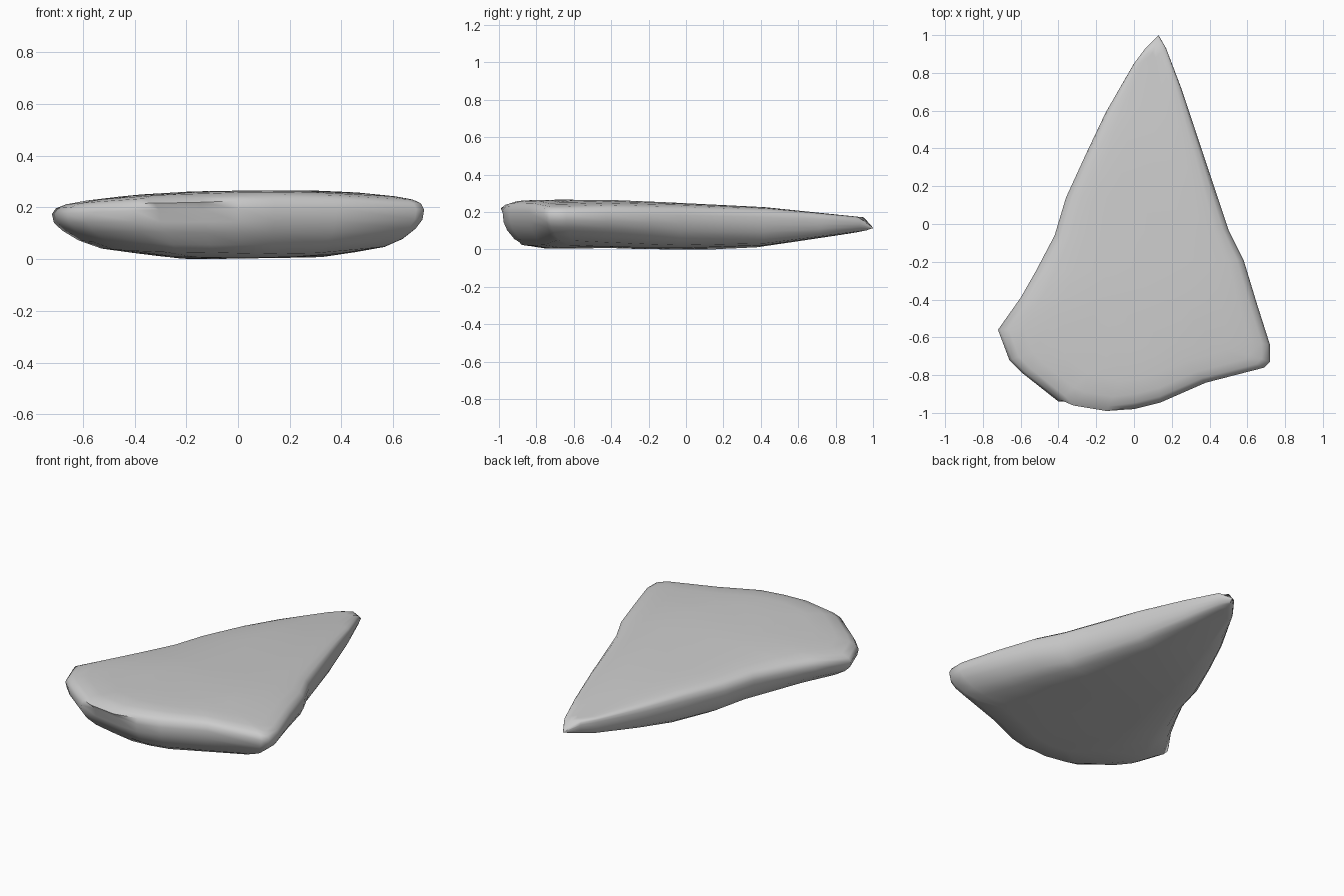
import bpy, bmesh

cube = bpy.data.objects.get("Cube")
if cube:
    bpy.data.objects.remove(cube, do_unlink=True)

# Plan outline, anticlockwise from the pointed back tip
OUTLINE = [(.13, 1), (.06, .93), (0, .85), (-.15, .59), (-.25, .38), (-.36, .14),
           (-.42, -.06), (-.52, -.25), (-.6, -.39), (-.72, -.56), (-.66, -.72),
           (-.59, -.79), (-.4, -.94), (-.33, -.97), (-.15, -1), (0, -.98),
           (.14, -.945), (.38, -.84), (.69, -.76), (.72, -.73), (.72, -.64),
           (.65, -.42), (.58, -.19), (.5, -.03), (.35, .42), (.25, .72), (.17, .93)]
# Upper and lower height along the stone
UPPER = [(-1, .255), (-.9, .27), (-.4, .275), (0, .255), (.4, .235), (.95, .178), (1, .125)]
LOWER = [(-1, .04), (-.8, .012), (-.2, .002), (.3, .005), (.6, .05), (1, .11)]
# Loops of the cross-section: inward share, height share
LOOPS = [(.62, 1), (.34, 1), (.17, .985), (.07, .95), (.02, .88), (0, .74),
         (.01, .52), (.05, .33), (.13, .14), (.24, .03), (.5, 0)]


def along(profile, y):
    for (a, za), (b, zb) in zip(profile, profile[1:]):
        if y <= b:
            return za + (zb - za) * (y - a) / (b - a)
    return profile[-1][1]


def loop_point(x, y, inward, share):
    # Move toward the spine, steepening the underside only near the wide end
    spine_y = max(-.5, min(.85, y))
    px = x + (.08 - x) * inward
    py = y + (spine_y - y) * inward
    top = along(UPPER, py) - .08 * (px - .1) ** 2
    base = along(LOWER, py) + .12 * px ** 2
    return px, py, base + (top - base) * share


# Chipped hollows in the front wall
def chip(x, y, share):
    hollow = y < -.9 and -.36 < x < -.1
    return .06 if hollow and .1 < share < .8 else 0


bm = bmesh.new()
rings = [[bm.verts.new(loop_point(x, y, t + chip(x, y, s), s)) for x, y in OUTLINE]
         for t, s in LOOPS]
n = len(OUTLINE)
for upper, lower in zip(rings, rings[1:]):
    for i in range(n):
        j = (i + 1) % n
        bm.faces.new((upper[i], lower[i], lower[j], upper[j]))
caps = [bm.faces.new(rings[0]), bm.faces.new(rings[-1])]
bmesh.ops.triangulate(bm, faces=caps)
bmesh.ops.recalc_face_normals(bm, faces=bm.faces)

mesh = bpy.data.meshes.new("stone")
bm.to_mesh(mesh)
bm.free()
low = min(v.co.z for v in mesh.vertices)
for v in mesh.vertices:
    v.co.z -= low
stone = bpy.data.objects.new("flat_stone", mesh)
bpy.context.collection.objects.link(stone)

# Plain grey stone
grey = bpy.data.materials.new("stone grey")
grey.use_nodes = True
colour = (.6, .6, .6, 1)
grey.diffuse_color = colour
grey.node_tree.nodes["Principled BSDF"].inputs["Base Color"].default_value = colour
mesh.materials.append(grey)

bpy.context.view_layer.objects.active = stone
stone.select_set(True)
bpy.ops.object.shade_smooth_by_angle(angle=.9)
